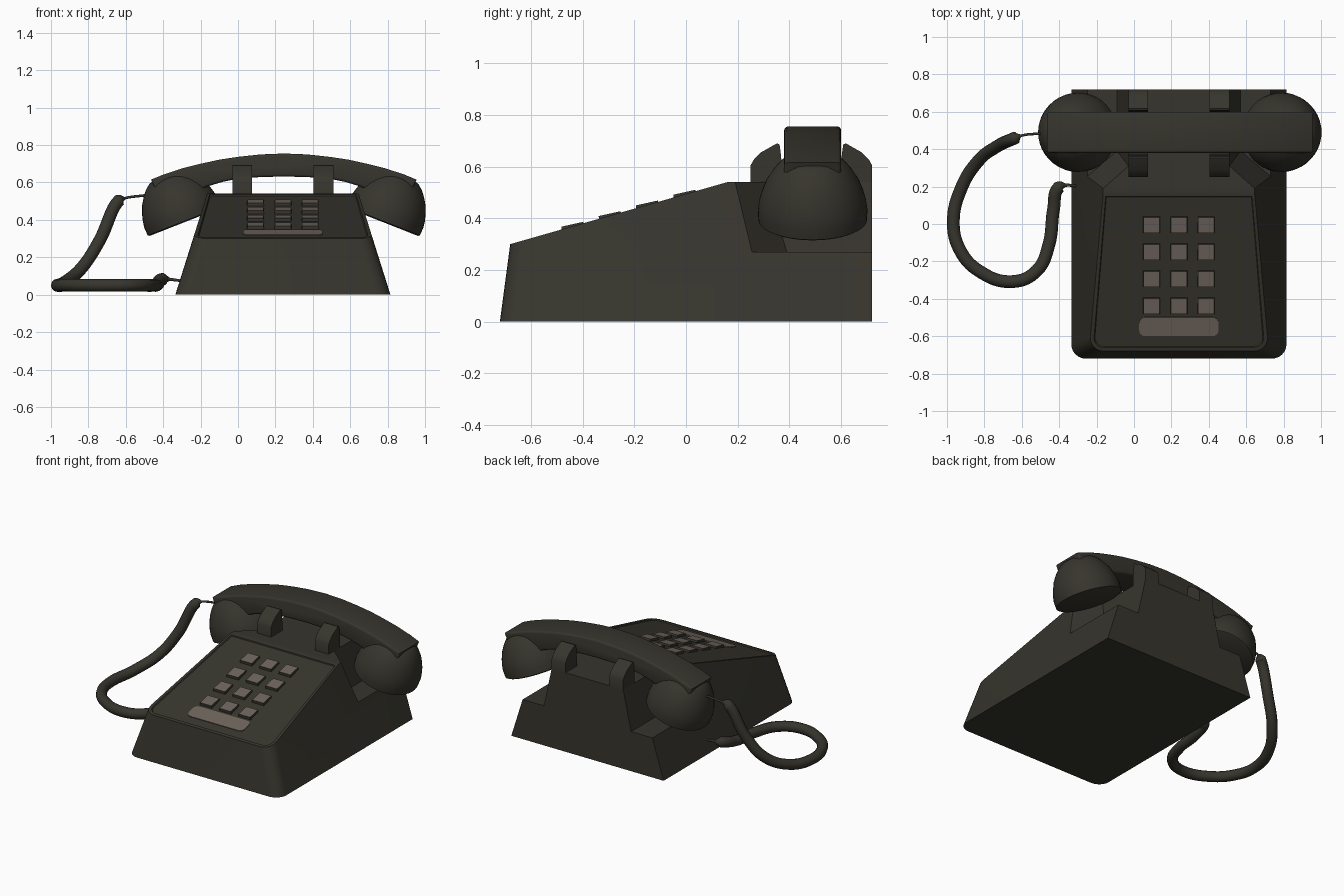
import bpy, bmesh, math
from mathutils import Matrix, Vector

if "Cube" in bpy.data.objects:
    bpy.data.objects.remove(bpy.data.objects["Cube"])

CX = 0.24          # centre line of the body
HX = 0.245         # centre line of the handset
SLOPE = math.atan2(0.24, 0.84)


def material(name, rgb):
    m = bpy.data.materials.new(name)
    m.diffuse_color = (*rgb, 1)
    m.use_nodes = True
    m.node_tree.nodes["Principled BSDF"].inputs["Base Color"].default_value = m.diffuse_color
    return m


DARK = material("charcoal plastic", (0.037, 0.035, 0.026))
LIGHT = material("taupe key", (0.155, 0.125, 0.107))


def add(name, bm, mats=(DARK,), angle=30):
    bmesh.ops.recalc_face_normals(bm, faces=bm.faces[:])
    me = bpy.data.meshes.new(name)
    bm.to_mesh(me)
    bm.free()
    ob = bpy.data.objects.new(name, me)
    bpy.context.collection.objects.link(ob)
    for m in mats:
        me.materials.append(m)
    smooth(ob, angle)
    return ob


def smooth(ob, angle):
    bpy.ops.object.select_all(action='DESELECT')
    ob.select_set(True)
    bpy.context.view_layer.objects.active = ob
    bpy.ops.object.shade_smooth_by_angle(angle=math.radians(angle))


def loft(ring_a, ring_b):
    """Closed solid between two matching rings of points."""
    bm = bmesh.new()
    a = [bm.verts.new(p) for p in ring_a]
    b = [bm.verts.new(p) for p in ring_b]
    n = len(a)
    bm.faces.new(a)
    bm.faces.new(b[::-1])
    for i in range(n):
        j = (i + 1) % n
        bm.faces.new((a[i], b[i], b[j], a[j]))
    bmesh.ops.recalc_face_normals(bm, faces=bm.faces[:])
    return bm


def slope_z(y):
    return 0.30 + (y + 0.68) * math.tan(SLOPE)


# Body: side profile whose half width shrinks with height
profile = [(-0.72, 0), (-0.68, 0.30), (0.16, 0.54), (0.19, 0.54),
           (0.255, 0.27), (0.72, 0.27), (0.72, 0)]
half = lambda z: 0.575 - 0.315 * z
bm = loft([(CX - half(z), y, z) for y, z in profile],
          [(CX + half(z), y, z) for y, z in profile])
corners = [e for e in bm.edges
           if all(v.co.y < -0.6 for v in e.verts)
           and abs(e.verts[0].co.z - e.verts[1].co.z) > 0.1]
bmesh.ops.bevel(bm, geom=corners, offset=0.075, segments=6, profile=0.5, affect='EDGES')
# recessed face panel inside a narrow rim
top = [f for f in bm.faces if f.normal.z > 0.9 and f.calc_center_median().y < 0.1
       and f.calc_area() > 0.3]
bmesh.ops.inset_region(bm, faces=top, thickness=0.02, depth=0)
bmesh.ops.inset_region(bm, faces=top, thickness=0.005, depth=-0.007)
add("body", bm)

# Cradle block behind the sloping face
low = [(0.49, 0.255), (0.33, 0.39), (0.33, 0.72)]
high = [(0.405, 0.19), (0.27, 0.31), (0.27, 0.72)]
ring = lambda pts, z: ([(CX + x, y, z) for x, y in pts]
                       + [(CX - x, y, z) for x, y in reversed(pts)])
add("cradle_block", loft(ring(low, 0.27), ring(high, 0.54)))

# Four cradle posts
post = [(0.25, 0.52), (0.25, 0.605), (0.263, 0.628), (0.29, 0.655),
        (0.352, 0.69), (0.362, 0.685), (0.368, 0.64), (0.375, 0.52)]
for side in (-1, 1):
    for place in ("front", "back"):
        pts = post if place == "front" else [(0.97 - y, z) for y, z in post]
        x0, x1 = CX + side * 0.165, CX + side * 0.27
        add(f"{place}_cradle_post", loft([(x0, y, z) for y, z in pts],
                                         [(x1, y, z) for y, z in pts]))

# Push buttons: tapered blocks with a light top
for row in range(4):
    for col in range(3):
        bm = bmesh.new()
        bmesh.ops.create_cube(bm, size=1)
        for v in bm.verts:
            s = 0.086 if v.co.z > 0 else 0.096
            v.co = (v.co.x * s, v.co.y * s, 0.008 if v.co.z > 0 else -0.025)
        bm.normal_update()
        for f in bm.faces:
            f.material_index = int(f.normal.z > 0.9)
        y = -0.005 - 0.1445 * row
        bm.transform(Matrix.Translation((CX + 0.146 * (col - 1), y, slope_z(y)))
                     @ Matrix.Rotation(math.radians(12.5), 4, 'X'))
        add("push_button", bm, (DARK, LIGHT))

# Label strip with rounded corners below the buttons
outline = []
for k, (sx, sy) in enumerate(((1, 1), (-1, 1), (-1, -1), (1, -1))):
    for i in range(5):
        a = math.pi / 2 * (k + i / 4)
        outline.append((sx * 0.182 + 0.03 * math.cos(a), sy * 0.02 + 0.03 * math.sin(a)))
bm = loft([(x, y, -0.009) for x, y in outline], [(x, y, -0.002) for x, y in outline])
bm.transform(Matrix.Translation((CX, -0.55, slope_z(-0.55)))
             @ Matrix.Rotation(SLOPE, 4, 'X')
             @ Matrix.Diagonal((1, 1.04, 1, 1)))
add("label_strip", bm, (LIGHT,))

# Handset grip: arched bar, mirrored about its middle
upper = [(-0.465, 0.615), (-0.40, 0.642), (-0.30, 0.675), (-0.2, 0.70), (-0.1, 0.722),
         (0, 0.737), (0.12, 0.75), (HX, 0.755)]
lower = [(HX, 0.632), (0.12, 0.629), (0, 0.62), (-0.08, 0.604), (-0.16, 0.58),
         (-0.3, 0.52), (-0.42, 0.51)]
flip = lambda pts: [(2 * HX - x, z) for x, z in reversed(pts)]
arch = upper + flip(upper)[1:] + flip(lower) + lower[1:]
bm = loft([(x, 0.38, z) for x, z in arch], [(x, 0.60, z) for x, z in arch])
rims = [e for e in bm.edges if abs(e.verts[0].co.y - e.verts[1].co.y) < 0.01]
bmesh.ops.bevel(bm, geom=rims, offset=0.014, segments=3, profile=0.5, affect='EDGES')
add("handset_grip", bm, angle=40)

# Handset cups: domes of revolution tilted toward the middle
dome = [(0, 0), (0.20, 0), (0.21, 0.006), (0.212, 0.05), (0.207, 0.085), (0.198, 0.118),
        (0.18, 0.165), (0.155, 0.205), (0.13, 0.236), (0.1, 0.26), (0.06, 0.271), (0, 0.275)]
for side, label in ((-1, "left"), (1, "right")):
    bm = bmesh.new()
    vs = [bm.verts.new((r, 0, h)) for r, h in dome]
    es = [bm.edges.new(p) for p in zip(vs, vs[1:])]
    bmesh.ops.spin(bm, geom=vs + es, cent=(0, 0, 0), axis=(0, 0, 1),
                   angle=math.tau, steps=40, use_duplicate=False)
    bmesh.ops.remove_doubles(bm, verts=bm.verts[:], dist=0.0005)
    bm.transform(Matrix.Translation((HX + side * 0.53, 0.49, 0.388))
                 @ Matrix.Rotation(side * math.radians(21.5), 4, 'Y'))
    add(f"{label}_handset_cup", bm, angle=40)

# Cord: looping tube with thin plug ends (x, y, z, radius factor)
path = [(-0.49, 0.485, 0.532, 0.2), (-0.605, 0.472, 0.516, 0.2), (-0.635, 0.46, 0.505, 1),
        (-0.74, 0.41, 0.29, 1), (-0.83, 0.34, 0.15, 1), (-0.92, 0.2, 0.07, 1),
        (-0.966, 0.01, 0.05, 1), (-0.93, -0.14, 0.05, 1), (-0.83, -0.25, 0.05, 1),
        (-0.65, -0.308, 0.05, 1), (-0.52, -0.25, 0.05, 1), (-0.455, -0.11, 0.05, 1),
        (-0.43, 0.08, 0.055, 1), (-0.40, 0.198, 0.083, 1), (-0.365, 0.207, 0.082, 0.25),
        (-0.29, 0.20, 0.072, 0.2)]
cu = bpy.data.curves.new("cord", 'CURVE')
cu.dimensions = '3D'
cu.bevel_depth = 0.034
cu.bevel_resolution = 4
cu.resolution_u = 8
cu.use_fill_caps = True
sp = cu.splines.new('BEZIER')
sp.bezier_points.add(len(path) - 1)
for bp, (x, y, z, r) in zip(sp.bezier_points, path):
    bp.co = (x, y, z)
    bp.radius = r
    bp.handle_left_type = bp.handle_right_type = 'AUTO'
cord = bpy.data.objects.new("cord", cu)
bpy.context.collection.objects.link(cord)
cu.materials.append(DARK)
bpy.ops.object.select_all(action='DESELECT')
cord.select_set(True)
bpy.context.view_layer.objects.active = cord
bpy.ops.object.convert(target='MESH')
smooth(bpy.context.view_layer.objects.active, 50)
